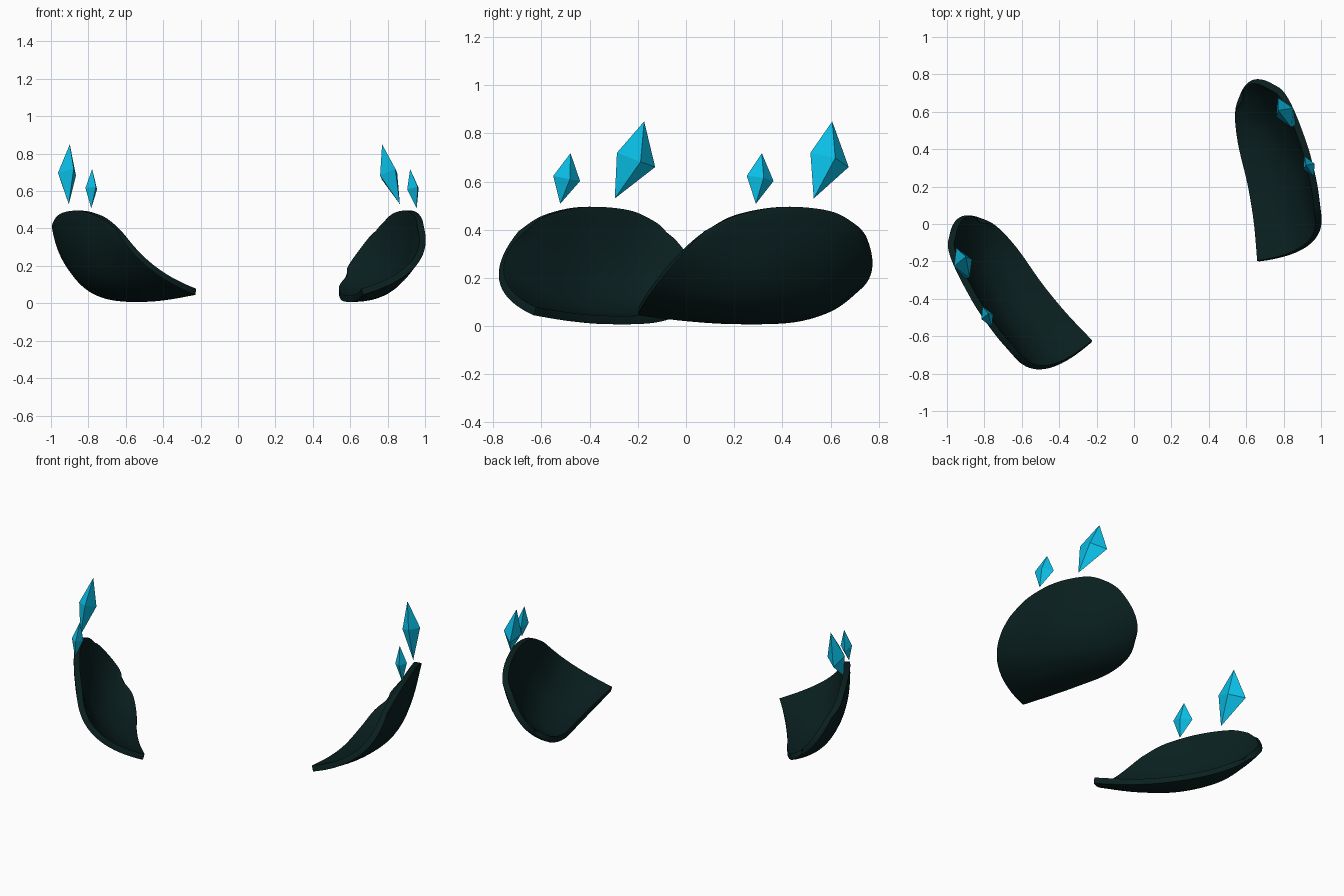
import bpy, bmesh
from math import radians
from mathutils import Vector, Matrix

cube = bpy.data.objects.get("Cube")
if cube:
    bpy.data.objects.remove(cube, do_unlink=True)


def make_material(name, colour, roughness):
    mat = bpy.data.materials.new(name)
    mat.use_nodes = True
    mat.diffuse_color = (*colour, 1)
    shader = mat.node_tree.nodes["Principled BSDF"]
    shader.inputs["Base Color"].default_value = (*colour, 1)
    shader.inputs["Roughness"].default_value = roughness
    return mat


DARK_GREEN = make_material("dark_green_black", (0.003, 0.014, 0.014), 0.6)
CYAN = make_material("bright_cyan", (0.003, 0.52, 0.8), 0.4)

# Pad ribs from front to back: inner lip, belly, outer rim
RIBS = [
    ((-.447, -.498, .045), (-.16, -.525, .19), (-.035, -.38, .395)),
    ((-.385, -.30, .02), (-.115, -.34, .145), (.005, -.25, .46)),
    ((-.335, -.10, .008), (-.05, -.10, .125), (.04, -.06, .495)),
    ((-.29, .13, .015), (-.045, .14, .13), (.055, .15, .478)),
    ((-.235, .285, .06), (-.065, .30, .175), (.045, .275, .42)),
    ((-.168, .363, .135), (-.075, .40, .23), (.01, .335, .375)),
]
RIBS = [[Vector(p) for p in rib] for rib in RIBS]
STEPS, ACROSS = 6, 20


def arc(rib, t):
    """Curve that runs through the three points of a rib."""
    inner, belly, outer = rib
    handle = 2 * belly - (inner + outer) / 2
    return inner * (1 - t) ** 2 + handle * 2 * t * (1 - t) + outer * t * t


def spline(a, b, c, d, t):
    """Smooth blend from b to c."""
    return (2 * b + (c - a) * t + (2 * a - 5 * b + 4 * c - d) * t ** 2
            + (3 * b - a - 3 * c + d) * t ** 3) / 2


def between_ribs(s):
    i = min(int(s), len(RIBS) - 2)
    last = len(RIBS) - 1
    near = [RIBS[max(0, min(last, i + k))] for k in (-1, 0, 1, 2)]
    return [spline(*points, s - i) for points in zip(*near)]


def finish(name, bm, place, mat):
    """Place the mesh, repairing its facing when mirrored."""
    bm.transform(place)
    if place.determinant() < 0:
        bmesh.ops.reverse_faces(bm, faces=bm.faces[:])
    mesh = bpy.data.meshes.new(name)
    bm.to_mesh(mesh)
    bm.free()
    mesh.materials.append(mat)
    obj = bpy.data.objects.new(name, mesh)
    bpy.context.collection.objects.link(obj)
    return obj


def build_pad(name, place):
    bm = bmesh.new()
    rows = []
    for i in range((len(RIBS) - 1) * STEPS + 1):
        rib = between_ribs(i / STEPS)
        rows.append([bm.verts.new(arc(rib, j / ACROSS)) for j in range(ACROSS + 1)])
    for a, b in zip(rows, rows[1:]):
        for j in range(ACROSS):
            bm.faces.new((a[j], b[j], b[j + 1], a[j + 1]))
    obj = finish(name, bm, place, DARK_GREEN)
    bpy.ops.object.select_all(action='DESELECT')
    obj.select_set(True)
    bpy.context.view_layer.objects.active = obj
    bpy.ops.object.shade_smooth_by_angle(angle=radians(40))
    shell = obj.modifiers.new("shell", 'SOLIDIFY')
    shell.thickness = 0.035
    shell.offset = -1
    rim = obj.modifiers.new("rounded_rim", 'BEVEL')
    rim.width = 0.015
    rim.segments = 3
    rim.limit_method = 'ANGLE'
    rim.angle_limit = radians(45)


def build_crystal(name, centre, axis, half_depth, half_width, waist_shift, place):
    """Four-sided double pyramid leaning along its axis, waist pushed back."""
    centre, axis = Vector(centre), Vector(axis)
    side = axis.cross(Vector((1, 0, 0))).normalized()
    depth = side.cross(axis).normalized()
    waist = centre + Vector((0, waist_shift, 0))
    bm = bmesh.new()
    for middle, offset in ((centre, axis / 2), (waist, side * half_width),
                           (waist, depth * half_depth)):
        bm.verts.new(middle + offset)
        bm.verts.new(middle - offset)
    bmesh.ops.convex_hull(bm, input=bm.verts[:])
    bmesh.ops.recalc_face_normals(bm, faces=bm.faces[:])
    finish(name, bm, place, CYAN)


# The two pads mirror each other, each turned to its own heading
TURN = radians(24.25)
MIRROR = Matrix.Scale(-1, 4, Vector((1, 0, 0)))
PLACES = {
    "left": Matrix.Translation((.8725, .4375, 0)) @ Matrix.Rotation(TURN, 4, 'Z'),
    "right": MIRROR @ Matrix.Translation((.84, -.3625, 0)) @ Matrix.Rotation(-TURN, 4, 'Z'),
}

for label, place in PLACES.items():
    build_pad(label + "_shoulder_pad", place)
    build_crystal(label + "_large_crystal", (.004, .142, .69), (-.055, .109, .32),
                  .052, .092, .03, place)
    build_crystal(label + "_small_crystal", (.004, -.15, .613), (-.022, .037, .21),
                  .034, .062, .006, place)
